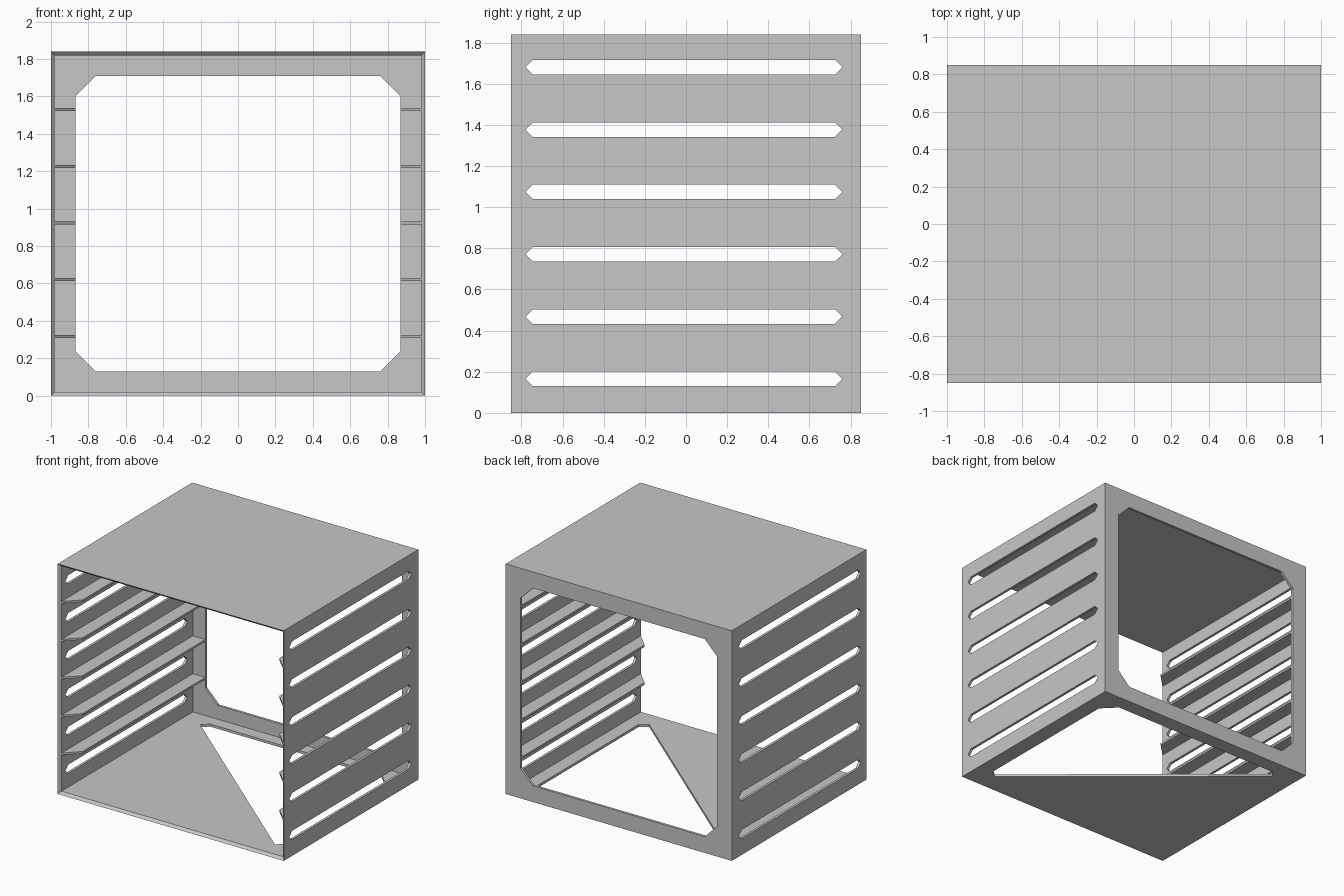
import bpy, bmesh

cube = bpy.data.objects.get("Cube")
if cube:
    bpy.data.objects.remove(cube, do_unlink=True)

W, D, H, T = 1.0, 0.85, 1.84, 0.02      # half width, half depth, height, wall
FRONT = -D + T                          # walls stop here, the rim goes on

grey = bpy.data.materials.new("light_grey")
grey.use_nodes = True
colour = (0.57, 0.57, 0.57, 1)
grey.diffuse_color = colour
grey.node_tree.nodes["Principled BSDF"].inputs["Base Color"].default_value = colour


def make_object(name, bm):
    mesh = bpy.data.meshes.new(name)
    bm.to_mesh(mesh)
    bm.free()
    mesh.materials.append(grey)
    obj = bpy.data.objects.new(name, mesh)
    bpy.context.collection.objects.link(obj)
    return obj


def sheet(name, loops, place, thickness):
    """Flat sheet from an outline and its holes, thickened about its middle."""
    bm = bmesh.new()
    edges = []
    for loop in loops:
        vs = [bm.verts.new(place(a, b)) for a, b in loop]
        edges += [bm.edges.new((v, vs[i - 1])) for i, v in enumerate(vs)]
    bmesh.ops.triangle_fill(bm, edges=edges, use_beauty=True)
    bmesh.ops.recalc_face_normals(bm, faces=bm.faces)
    obj = make_object(name, bm)
    mod = obj.modifiers.new("thickness", "SOLIDIFY")
    mod.thickness = thickness
    mod.offset = 0
    return obj


def rect(a0, b0, a1, b1):
    return [(a0, b0), (a1, b0), (a1, b1), (a0, b1)]


def cut_rect(a0, b0, a1, b1, c):
    """Rectangle with its corners cut off by c."""
    return [(a0 + c, b0), (a1 - c, b0), (a1, b0 + c), (a1, b1 - c),
            (a1 - c, b1), (a0 + c, b1), (a0, b1 - c), (a0, b0 + c)]


def slot(z):
    """Long slot with pointed ends."""
    h, y0, y1 = 0.035, -0.78, 0.76
    return [(y0, z), (y0 + h, z - h), (y1 - h, z - h),
            (y1, z), (y1 - h, z + h), (y0 + h, z + h)]


# Roof and floor; the floor has a large three-cornered opening
inner = rect(-W + T, FRONT, W - T, D)
sheet("roof", [inner], lambda x, y: (x, y, H - T / 2), T)
opening = [(0.87, 0.62), (0.76, 0.73), (-0.76, 0.73),
           (-0.81, 0.68), (0.81, -0.69), (0.87, -0.64)]
sheet("floor", [inner, opening], lambda x, y: (x, y, T / 2), T)

# Back frame with an eight-sided opening
sheet("back_frame",
      [rect(-W + T, T, W - T, H - T), cut_rect(-0.87, 0.13, 0.87, 1.71, 0.11)],
      lambda x, z: (x, D - T / 2, z), T)

# Slotted side walls and the rails between the slots
pitch = 0.303
for side, s in (("left", 1), ("right", -1)):
    slots = [slot(0.165 + i * pitch) for i in range(6)]
    sheet(side + "_wall", [rect(FRONT, 0, D, H)] + slots,
          lambda y, z: (s * (W - T / 2), y, z), T)
    for i in range(5):
        z = 0.317 + i * pitch
        profile = [(W - T, FRONT), (W - T, D - T), (0.87, D - T), (0.87, -0.72)]
        sheet(f"{side}_rail_{i + 1}", [profile],
              lambda x, y: (s * x, y, z), 0.016)

# Front rim, chamfered on its inside
bm = bmesh.new()
rings = []
for inset, y in ((0, -D), (T, FRONT), (0, FRONT)):
    corners = rect(-W + inset, inset, W - inset, H - inset)
    rings.append([bm.verts.new((x, y, z)) for x, z in corners])
for k in range(3):
    a, b = rings[k], rings[(k + 1) % 3]
    for i in range(4):
        bm.faces.new((a[i - 1], a[i], b[i], b[i - 1]))
bmesh.ops.recalc_face_normals(bm, faces=bm.faces)
make_object("front_rim", bm)
